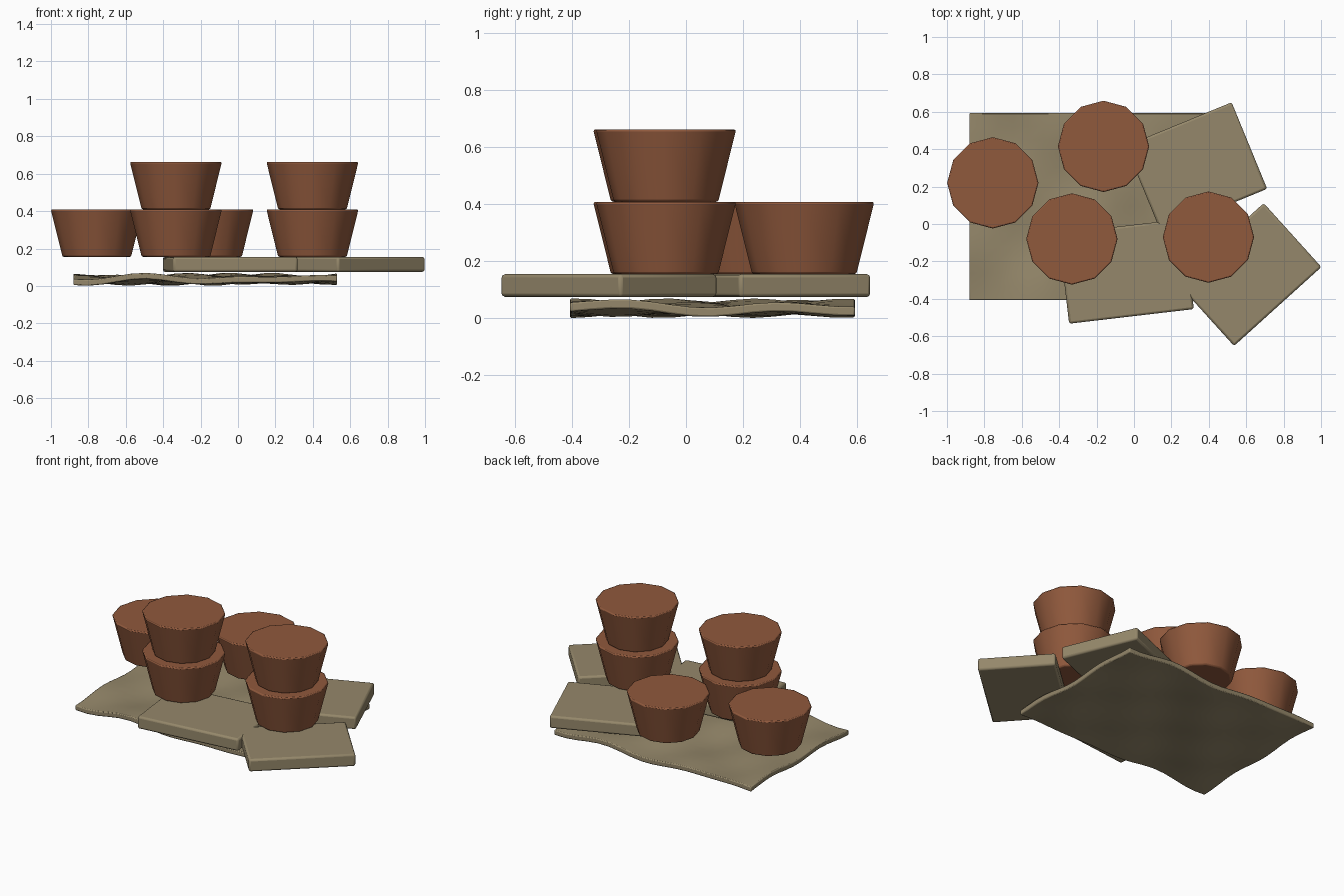
import bpy, bmesh, math
from mathutils import Vector

cube = bpy.data.objects.get("Cube")
if cube:
    bpy.data.objects.remove(cube, do_unlink=True)


def make_material(name, rgb):
    mat = bpy.data.materials.new(name)
    mat.use_nodes = True
    mat.diffuse_color = (*rgb, 1)
    mat.node_tree.nodes["Principled BSDF"].inputs["Base Color"].default_value = (*rgb, 1)
    return mat


terracotta = make_material("terracotta", (0.28, 0.10, 0.046))
khaki = make_material("khaki cloth", (0.30, 0.245, 0.145))


def finish(bm, name, mat, location=(0, 0, 0), turn=0.0, bevel=0.0, angle=40):
    bmesh.ops.recalc_face_normals(bm, faces=bm.faces[:])
    mesh = bpy.data.meshes.new(name)
    bm.to_mesh(mesh)
    bm.free()
    obj = bpy.data.objects.new(name, mesh)
    bpy.context.collection.objects.link(obj)
    obj.location = location
    obj.rotation_euler.z = turn
    mesh.materials.append(mat)
    if bevel:
        mod = obj.modifiers.new("soft edges", "BEVEL")
        mod.width = bevel
        mod.segments = 2
        mod.limit_method = "ANGLE"
        mod.angle_limit = math.radians(40)
    bpy.ops.object.select_all(action="DESELECT")
    obj.select_set(True)
    bpy.context.view_layer.objects.active = obj
    bpy.ops.object.shade_smooth_by_angle(angle=math.radians(angle))
    return obj


# Tapered twelve-sided pots, some stacked in pairs
POT_BASE, POT_HEIGHT = 0.155, 0.254


def pot(name, x, y, level=0):
    bm = bmesh.new()
    bmesh.ops.create_cone(bm, cap_ends=True, segments=12, radius1=0.183,
                          radius2=0.246, depth=POT_HEIGHT)
    z = POT_BASE + POT_HEIGHT * (level + 0.5)
    finish(bm, name, terracotta, (x, y, z), bevel=0.008)


pot("left_pot", -0.755, 0.22)
pot("back_pot", -0.163, 0.415)
for level, tier in enumerate(("lower", "upper")):
    pot(f"front_{tier}_pot", -0.332, -0.08, level)
    pot(f"right_{tier}_pot", 0.398, -0.07, level)


# Flat folded sacks: two ends of the long edge, then the depth to its left
def sack(name, start, end, depth):
    a, b = Vector(start), Vector(end)
    along = b - a
    across = Vector((-along.y, along.x)).normalized() * depth
    centre = (a + b + across) / 2
    bm = bmesh.new()
    bmesh.ops.create_cube(bm, size=1)
    bmesh.ops.scale(bm, vec=(along.length, depth, 0.08), verts=bm.verts[:])
    finish(bm, name, khaki, (centre.x, centre.y, 0.115),
           math.atan2(along.y, along.x), bevel=0.012)


sack("back_sack", (0.145, -0.045), (0.712, 0.188), 0.5)
sack("front_sack", (-0.347, -0.533), (0.32, -0.455), 0.485)
sack("right_sack", (0.535, -0.652), (1.002, -0.23), 0.46)

# Rumpled ground sheet with gentle ripples and a thin hem
bm = bmesh.new()
bmesh.ops.create_grid(bm, x_segments=18, y_segments=14, size=0.5)
for v in bm.verts:
    x, y = v.co.x * 1.41, v.co.y
    ripple = math.sin(11 * x + 2 * y) * math.sin(11 * y - 1.5 * x)
    fold = math.sin(7 * x - 5 * y + 1)
    v.co = (x, y, 0.013 * ripple + 0.007 * fold)
rim = bm.faces[:]
extruded = bmesh.ops.extrude_face_region(bm, geom=rim, use_keep_orig=True)
for v in extruded["geom"]:
    if isinstance(v, bmesh.types.BMVert):
        v.co.z += 0.032
finish(bm, "ground_sheet", khaki, (-0.175, 0.093, 0.019), bevel=0.006, angle=50)
